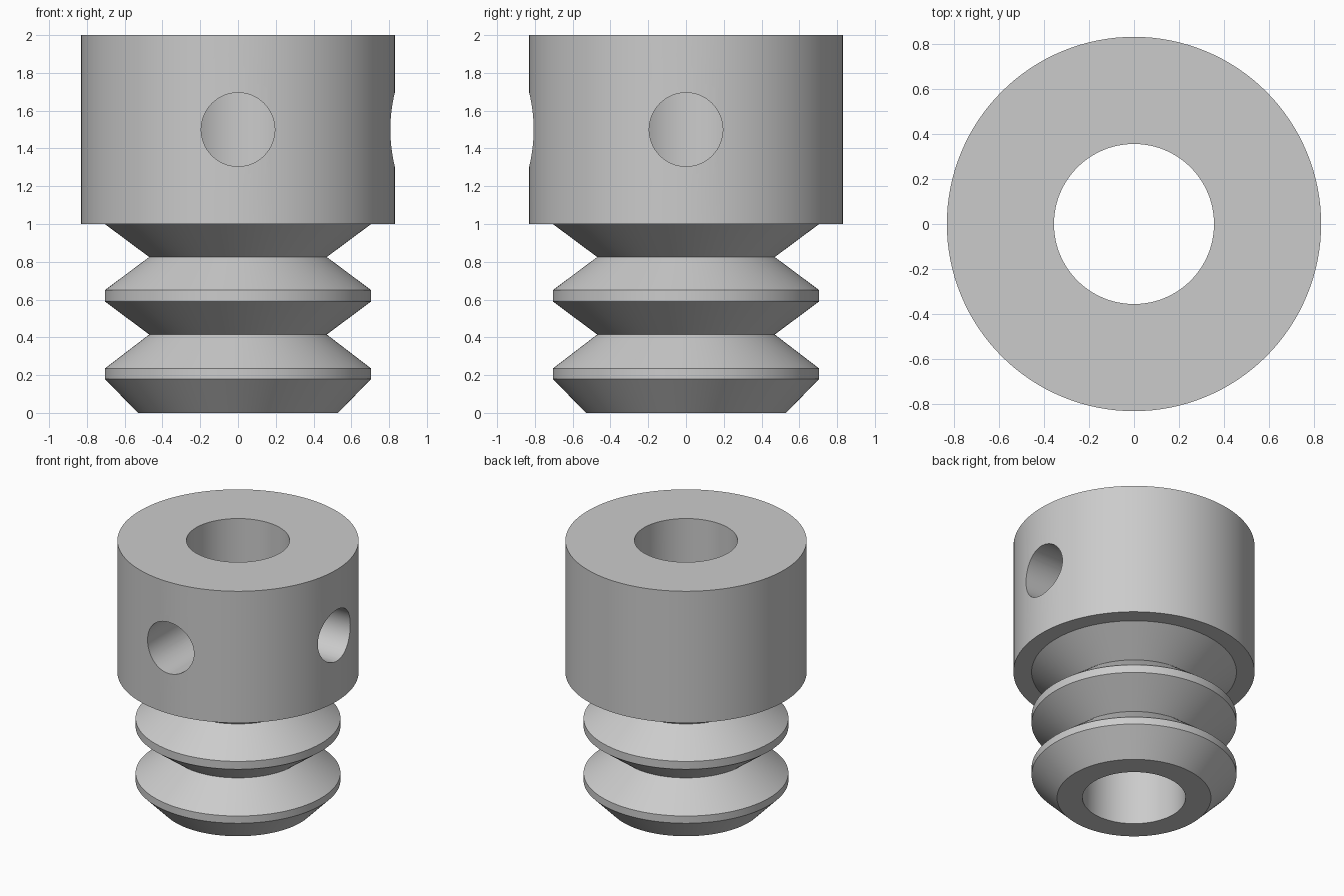
import bpy, bmesh
from math import pi, radians
from mathutils import Matrix

default = bpy.data.objects.get("Cube")
if default:
    bpy.data.objects.remove(default, do_unlink=True)

BORE, HEAD, RIDGE, NECK, FOOT = 0.355, 0.83, 0.705, 0.47, 0.53
SEGMENTS = 128

grey = bpy.data.materials.new("plain grey")
grey.use_nodes = True
colour = (0.6, 0.6, 0.6, 1)
grey.diffuse_color = colour
grey.node_tree.nodes["Principled BSDF"].inputs["Base Color"].default_value = colour


def add_object(name, bm):
    bmesh.ops.recalc_face_normals(bm, faces=bm.faces)
    mesh = bpy.data.meshes.new(name)
    bm.to_mesh(mesh)
    bm.free()
    obj = bpy.data.objects.new(name, mesh)
    mesh.materials.append(grey)
    bpy.context.collection.objects.link(obj)
    return obj


def lathe(name, profile):
    """Revolve a closed (radius, height) profile about z."""
    bm = bmesh.new()
    verts = [bm.verts.new((r, 0, z)) for r, z in profile]
    edges = [bm.edges.new((v, verts[i - 1])) for i, v in enumerate(verts)]
    bmesh.ops.spin(bm, geom=verts + edges, axis=(0, 0, 1), cent=(0, 0, 0),
                   angle=2 * pi, steps=SEGMENTS)
    bmesh.ops.remove_doubles(bm, verts=bm.verts, dist=1e-4)
    return add_object(name, bm)


def radial_cutter(name, axis):
    """Cylinder running from the bore out past the head wall."""
    bm = bmesh.new()
    turn = Matrix.Rotation(pi / 2, 4, axis)
    outward = turn.to_3x3().col[2] * 0.6
    bmesh.ops.create_cone(bm, cap_ends=True, segments=64, radius1=0.195,
                          radius2=0.195, depth=1.0,
                          matrix=Matrix.Translation((outward.x, outward.y, 1.5)) @ turn)
    obj = add_object(name, bm)
    obj.hide_render = True
    return obj


# Ridged shank, wide head and straight bore in one turned profile
body = lathe("ridged_collar", [
    (BORE, 0), (FOOT, 0),
    (RIDGE, 0.18), (RIDGE, 0.235), (NECK, 0.415),
    (RIDGE, 0.59), (RIDGE, 0.65), (NECK, 0.825),
    (RIDGE, 1.0), (HEAD, 1.0), (HEAD, 2.0), (BORE, 2.0)])

bpy.ops.object.select_all(action="DESELECT")
body.select_set(True)
bpy.context.view_layer.objects.active = body

# Screw holes through the front and left walls of the head
for name, axis in (("front_hole_cutter", "X"), ("left_hole_cutter", "Y")):
    cutter = radial_cutter(name, axis)
    cut = body.modifiers.new(name, "BOOLEAN")
    cut.operation = "DIFFERENCE"
    cut.solver = "EXACT"
    cut.object = cutter
    bpy.ops.object.modifier_apply(modifier=cut.name)
    bpy.data.objects.remove(cutter, do_unlink=True)

bpy.ops.object.shade_smooth_by_angle(angle=radians(30))
